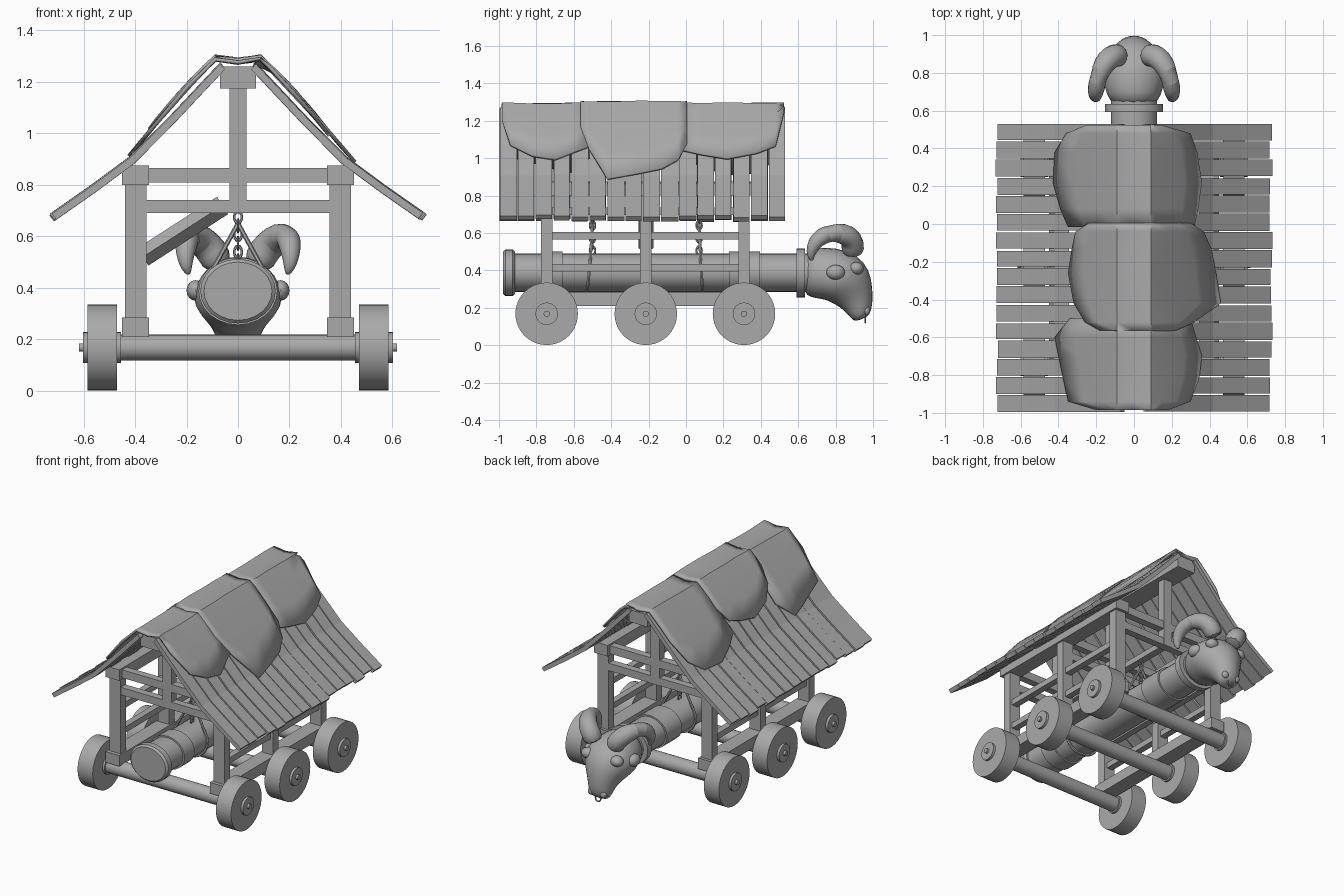
import bpy, bmesh, math, random
from mathutils import Vector, Matrix

random.seed(4)
if "Cube" in bpy.data.objects:
    bpy.data.objects.remove(bpy.data.objects["Cube"])

grey = bpy.data.materials.new("weathered_grey")
grey.use_nodes = True
grey.diffuse_color = (0.4, 0.4, 0.4, 1)
grey.node_tree.nodes["Principled BSDF"].inputs["Base Color"].default_value = (0.4, 0.4, 0.4, 1)


def finish(name, bm, smooth=False):
    bmesh.ops.recalc_face_normals(bm, faces=bm.faces)
    mesh = bpy.data.meshes.new(name)
    bm.to_mesh(mesh)
    bm.free()
    mesh.materials.append(grey)
    obj = bpy.data.objects.new(name, mesh)
    bpy.context.collection.objects.link(obj)
    if smooth:
        bpy.ops.object.select_all(action="DESELECT")
        obj.select_set(True)
        bpy.context.view_layer.objects.active = obj
        bpy.ops.object.shade_smooth_by_angle(angle=math.radians(40))
    return obj


def box(name, x, y, z):
    """Box from (min, max) ranges."""
    bm = bmesh.new()
    r = (x, y, z)
    size = [b - a for a, b in r]
    mid = [(a + b) / 2 for a, b in r]
    bmesh.ops.create_cube(bm, size=1, matrix=Matrix.Translation(mid) @ Matrix.Diagonal((*size, 1)))
    return finish(name, bm)


def loft(name, rings, smooth=True):
    """Skin a list of equal-length vertex rings and cap both ends."""
    bm = bmesh.new()
    rows = [[bm.verts.new(p) for p in ring] for ring in rings]
    n = len(rows[0])
    for a, b in zip(rows, rows[1:]):
        for i in range(n):
            j = (i + 1) % n
            bm.faces.new((a[i], a[j], b[j], b[i]))
    bm.faces.new(rows[0])
    bm.faces.new(rows[-1])
    return finish(name, bm, smooth)


def circle(n):
    return [(math.cos(math.tau * i / n), math.sin(math.tau * i / n)) for i in range(n)]


def tube(name, points, radii, sides=10):
    pts = [Vector(p) for p in points]
    rings = []
    for i, p in enumerate(pts):
        d = (pts[min(i + 1, len(pts) - 1)] - pts[max(i - 1, 0)]).normalized()
        ref = Vector((0, 1, 0)) if abs(d.y) < 0.95 else Vector((0, 0, 1))
        u = d.cross(ref).normalized()
        v = d.cross(u)
        rings.append([p + (u * c + v * s) * radii[i] for c, s in circle(sides)])
    return loft(name, rings)


def torus(name, centre, major, minor, rot, stretch=1.0):
    rings = []
    bm = bmesh.new()
    for a, b in circle(12):
        rings.append([bm.verts.new(Vector(centre) + rot @ Vector(
            ((major + minor * c) * a, minor * s, (major + minor * c) * b * stretch)))
            for c, s in circle(6)])
    for i in range(12):
        for j in range(6):
            k, m = (i + 1) % 12, (j + 1) % 6
            bm.faces.new((rings[i][j], rings[k][j], rings[k][m], rings[i][m]))
    return finish(name, bm, True)


def subdivide(obj, levels):
    obj.modifiers.new("Rounding", "SUBSURF").levels = levels
    obj.modifiers["Rounding"].render_levels = levels


# Frame: three trusses of posts, cross beams and king posts
stations = (-0.745, -0.215, 0.31)
for y in stations:
    span = (y - 0.03, y + 0.03)
    for side in (-1, 1):
        box("post", sorted((side * 0.355, side * 0.438)), span, (0.26, 0.84))
    box("upper_cross_beam", (-0.36, 0.36), (y - 0.025, y + 0.025), (0.81, 0.865))
    box("lower_cross_beam", (-0.36, 0.36), (y - 0.025, y + 0.025), (0.69, 0.742))
    box("king_post", (-0.033, 0.033), (y - 0.028, y + 0.028), (0.69, 1.2))

# Long beams and side rails
for side in (-1, 1):
    outer = sorted((side * 0.345, side * 0.45))
    box("sill_beam", outer, (-0.8, 0.36), (0.21, 0.285))
    box("top_plate", outer, (-0.8, 0.36), (0.8, 0.876))
    inner = sorted((side * 0.375, side * 0.42))
    for z in (0.565, 0.393):
        box("side_rail", inner, (-0.74, 0.31), (z, z + 0.04))
box("ridge_beam", (-0.07, 0.07), (-0.96, 0.52), (1.175, 1.26))
box("hanger_beam", (-0.025, 0.025), (-0.74, 0.31), (0.695, 0.735))

# Diagonal brace
tube("diagonal_brace", [(-0.37, -0.215, 0.52), (-0.06, -0.215, 0.72)], [0.04, 0.04], 4)

# Axles and wheels
for y in stations:
    def turned(name, x0, x1, r, sides):
        loft(name, [[(x, y + r * c, 0.168 + r * s) for c, s in circle(sides)] for x in (x0, x1)])
    turned("axle", -0.5, 0.5, 0.05, 24)
    for side in (-1, 1):
        turned("wheel", side * 0.47, side * 0.585, 0.167, 40)
        turned("hub", side * 0.455, side * 0.602, 0.06, 24)
        turned("axle_pin", side * 0.6, side * 0.617, 0.017, 10)

# Roof planks bent along the eave curve
slope = [(0.06, 1.262), (0.25, 1.06), (0.41, 0.898), (0.56, 0.787), (0.72, 0.675)]
count = 16
pitch = 1.535 / count
for side in (-1, 1):
    for i in range(count):
        y0 = -0.997 + i * pitch + random.uniform(0, 0.004)
        y1 = -0.997 + (i + 1) * pitch - random.uniform(0.003, 0.01)
        end = random.uniform(-0.012, 0.004)
        lift = random.uniform(-0.004, 0.004)
        rings = []
        for k, (x, z) in enumerate(slope):
            if k == len(slope) - 1:
                x, z = x + end, z - end * 0.7
            nx, nz = 0.009, 0.011
            top, low = (side * (x + nx), z + nz + lift), (side * (x - nx), z - nz + lift)
            rings.append([(top[0], y0, top[1]), (top[0], y1, top[1]),
                          (low[0], y1, low[1]), (low[0], y0, low[1])])
        loft("roof_plank", rings, False)


# Hides draped over the ridge; each row is y, left reach, right reach
def drape(x):
    x = abs(x)
    if x < 0.09:
        return 1.283 - 0.05 * x
    return 1.278 - (x - 0.09) * 1.06 + 0.025 * math.sin(min(x, 0.4) * 8)


hides = {
    "rear_hide": [(0.525, .25, .14), (0.48, .36, .3), (0.38, .42, .335), (0.22, .43, .36),
                  (0.08, .39, .34), (-0.015, .35, .32)],
    "middle_hide": [(0.005, .24, .3), (-0.04, .31, .37), (-0.13, .33, .41), (-0.26, .35, .435),
                    (-0.42, .32, .46), (-0.52, .26, .32), (-0.565, .18, .22)],
    "front_hide": [(-0.5, .34, .3), (-0.6, .42, .33), (-0.7, .4, .36), (-0.82, .375, .345),
                   (-0.94, .35, .3), (-0.985, .2, .18)],
}
for name, rows in hides.items():
    lift = 0.01 if name == "middle_hide" else 0.0
    bm = bmesh.new()
    grid = []
    for y, left, right in rows:
        xs = [-left, -left * 0.75, -left * 0.5, -0.09, 0, 0.09, right * 0.5, right * 0.75, right]
        grid.append([bm.verts.new((x, y, drape(x) + lift + random.uniform(-.003, .003))) for x in xs])
    for a, b in zip(grid, grid[1:]):
        for i in range(len(a) - 1):
            bm.faces.new((a[i], a[i + 1], b[i + 1], b[i]))
    hide = finish(name, bm, True)
    hide.modifiers.new("Thickness", "SOLIDIFY").thickness = 0.014

# Ram log with bands and collars, slightly wider than tall
def log_part(name, y0, y1, r, bevel=0.0):
    steps = [(y0, r - bevel), (y0 + bevel, r), (y1 - bevel, r), (y1, r - bevel)] if bevel else [(y0, r), (y1, r)]
    loft(name, [[(c * q * 1.17, y, 0.387 + s * q) for c, s in circle(24)] for y, q in steps])


log_part("ram_log", -0.95, 0.66, 0.103)
log_part("butt_cap", -0.978, -0.915, 0.125, 0.012)
log_part("front_band", -0.77, -0.66, 0.113)
log_part("rear_band", 0.23, 0.395, 0.113)
log_part("neck_collar", 0.592, 0.636, 0.131)

# Chains and rope slings carrying the log
for y, lean in ((-0.5, -0.03), (0.07, 0.02)):
    for i in range(6):
        turn = Matrix.Rotation(math.pi / 2 * (i % 2), 3, "Z")
        torus("chain_link", (0, y, 0.675 - i * 0.034), 0.015, 0.005, turn, 1.5)
    sling = [(0, y, 0.65)]
    for i in range(13):
        a = math.radians(20 - i * 220 / 12)
        sling.append((0.131 * math.cos(a), y + lean * (0.6 - 0.4 * math.sin(a)), 0.387 + 0.112 * math.sin(a)))
    sling.append((0, y, 0.65))
    tube("rope_sling", sling, [0.009] * len(sling), 6)

# Beast head: centre y, centre z, half width, half height, tilt
sections = [(0.625, .387, .115, .115, 0), (0.68, .39, .15, .14, -5), (0.76, .385, .17, .15, -18),
            (0.83, .365, .185, .155, -36), (0.88, .315, .15, .14, -50), (0.91, .255, .105, .105, -60),
            (0.93, .2, .085, .078, -66), (0.937, .16, .075, .058, -68), (0.94, .138, .045, .035, -68)]
rings = []
for y, z, w, h, tilt in sections:
    t = math.radians(tilt)
    rings.append([(c * w, y - math.sin(t) * s * h, z + math.cos(t) * s * h) for c, s in circle(12)])
subdivide(loft("ram_head", rings), 1)

# Curled horns, ears and brows
for side in (-1, 1):
    path = [(.07, .89, .48), (.10, .895, .545), (.145, .87, .588), (.178, .81, .602), (.195, .75, .595),
            (.203, .70, .565), (.205, .675, .52), (.2, .665, .475), (.19, .675, .45)]
    radii = [.066, .066, .064, .06, .054, .046, .036, .022, .008]
    subdivide(tube("horn", [(side * x, y, z) for x, y, z in path], radii, 10), 1)
    for name, spot, size in (("ear", (.165, .80, .39), (.035, .05, .04)),
                             ("brow", (.11, .91, .41), (.045, .04, .035)),
                             ("nostril", (.045, .965, .185), (.025, .02, .025))):
        bm = bmesh.new()
        place = Matrix.Translation((side * spot[0], spot[1], spot[2])) @ Matrix.Diagonal((*size, 1))
        bmesh.ops.create_uvsphere(bm, u_segments=12, v_segments=8, radius=1, matrix=place)
        finish(name, bm, True)
torus("nose_ring", (0, 0.958, 0.142), 0.02, 0.005, Matrix.Identity(3))
